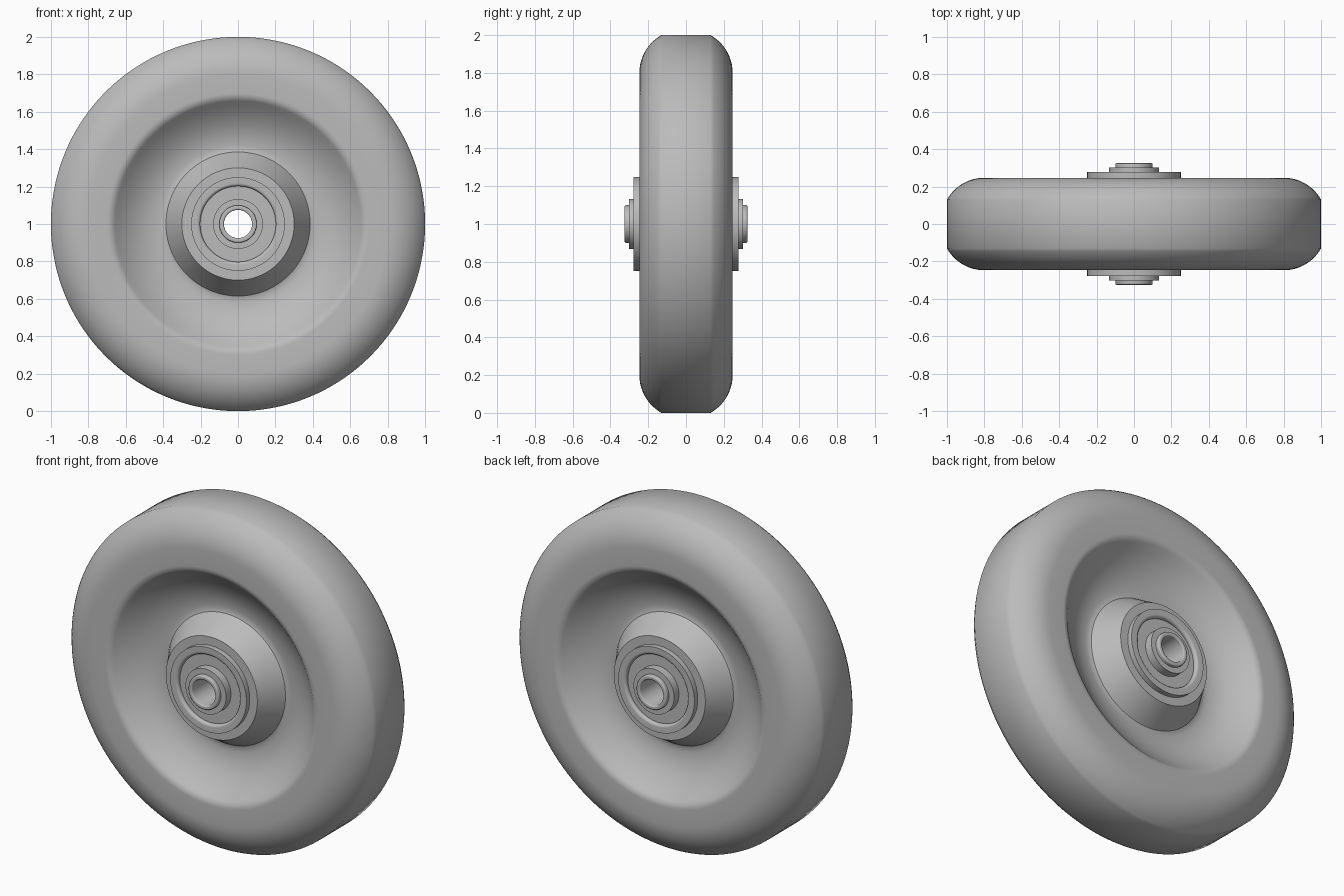
import bpy
import math

old = bpy.data.objects.get("Cube")
if old:
    bpy.data.objects.remove(old, do_unlink=True)

SEGMENTS = 144
CENTRE_Z = 1.0

grey = bpy.data.materials.new("plain grey")
grey.use_nodes = True
colour = (0.5, 0.5, 0.5, 1)
grey.diffuse_color = colour
grey.node_tree.nodes["Principled BSDF"].inputs["Base Color"].default_value = colour


def arc(radius, y, size, start, end, steps):
    """Points (radius, y) on an arc; 0 degrees points sideways, 90 outward."""
    angles = [math.radians(start + (end - start) * i / steps) for i in range(steps + 1)]
    return [(radius + size * math.sin(a), y + size * math.cos(a)) for a in angles]


def lathe(name, half):
    """Mirror a half profile across the wheel plane and revolve it about y."""
    profile = half + [(r, -y) for r, y in reversed(half)]
    count = len(profile)
    verts, faces = [], []
    for s in range(SEGMENTS):
        a = math.tau * s / SEGMENTS
        verts += [(r * math.cos(a), y, CENTRE_Z + r * math.sin(a)) for r, y in profile]
        n = (s + 1) % SEGMENTS
        for i in range(count):
            j = (i + 1) % count
            faces.append((s * count + i, s * count + j, n * count + j, n * count + i))
    mesh = bpy.data.meshes.new(name)
    mesh.from_pydata(verts, [], faces)
    mesh.materials.append(grey)
    obj = bpy.data.objects.new(name, mesh)
    bpy.context.collection.objects.link(obj)
    bpy.ops.object.select_all(action="DESELECT")
    obj.select_set(True)
    bpy.context.view_layer.objects.active = obj
    # Keep all faces pointing outward
    bpy.ops.object.mode_set(mode="EDIT")
    bpy.ops.mesh.select_all(action="SELECT")
    bpy.ops.mesh.normals_make_consistent(inside=False)
    bpy.ops.object.mode_set(mode="OBJECT")
    bpy.ops.object.shade_smooth_by_angle(angle=math.radians(35))
    return obj


# Wheel body: tread, rounded shoulder, side wall, concave dish, conical hub
shoulder = arc(0.80, 0.018, 0.229, 61, 0, 12)
lip = arc(0.70, 0.187, 0.06, 0, -46, 6)
rim_r, rim_y = lip[-1]
base_r, base_y = 0.40, 0.10
dish = []
for i in range(1, 13):
    t = 1 - i / 12
    dish.append((base_r + (rim_r - base_r) * t, base_y + (rim_y - base_y) * t * t))
hub = [(0.385, 0.105), (0.375, 0.12), (0.30, 0.247), (0.24, 0.247), (0.24, 0.0)]
lathe("wheel_body", [(1.0, 0.13)] + shoulder[1:] + lip + dish + hub[:-1])

# Bearing flange with a rounded inner lip and a recessed shield
lathe("bearing_flange",
      [(0.25, 0.22), (0.25, 0.278)] + arc(0.218, 0.262, 0.016, 0, -90, 6)
      + [(0.202, 0.255), (0.12, 0.255)])

# Stepped collar around the sleeve
lathe("bearing_collar", [(0.133, 0.24), (0.133, 0.302), (0.09, 0.302)])

# Axle sleeve with a through bore
lathe("axle_sleeve",
      arc(0.092, 0.317, 0.008, 90, 0, 4) + arc(0.083, 0.317, 0.008, 0, -90, 4))
